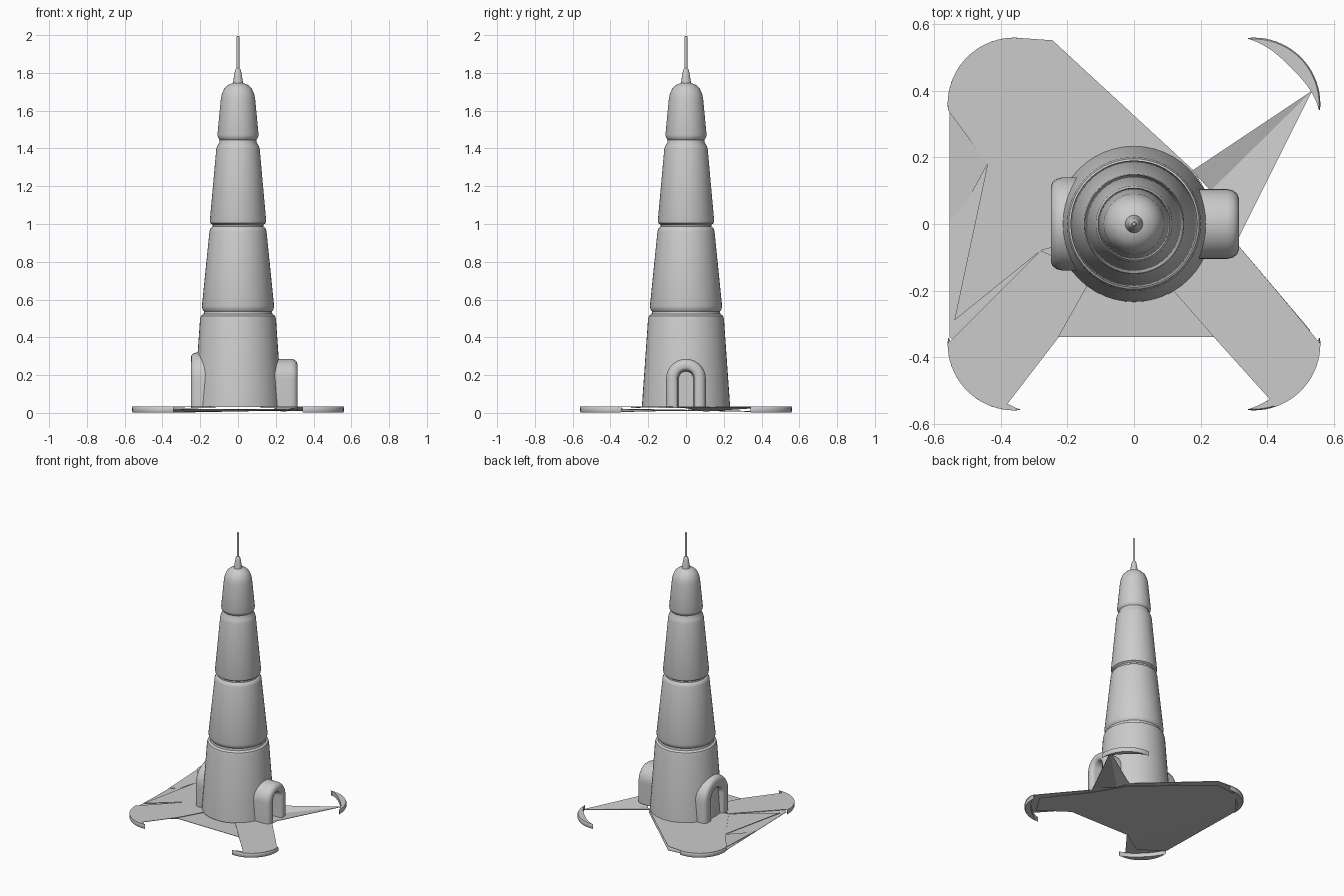
import bpy, bmesh, math

if "Cube" in bpy.data.objects:
    bpy.data.objects.remove(bpy.data.objects["Cube"])

grey = bpy.data.materials.new("light_grey")
grey.diffuse_color = (0.6, 0.6, 0.6, 1)
grey.use_nodes = True
grey.node_tree.nodes["Principled BSDF"].inputs["Base Color"].default_value = grey.diffuse_color


def finish(name, bm, smooth=35, fix=True):
    if fix:
        bmesh.ops.recalc_face_normals(bm, faces=bm.faces)
    mesh = bpy.data.meshes.new(name)
    bm.to_mesh(mesh)
    bm.free()
    mesh.materials.append(grey)
    ob = bpy.data.objects.new(name, mesh)
    bpy.context.collection.objects.link(ob)
    bpy.ops.object.select_all(action='DESELECT')
    ob.select_set(True)
    bpy.context.view_layer.objects.active = ob
    bpy.ops.object.shade_smooth_by_angle(angle=math.radians(smooth))
    return ob


def loft(name, rings, closed=True, smooth=35):
    """Join a list of equally long point rings and cap both ends."""
    bm = bmesh.new()
    vs = [[bm.verts.new(p) for p in r] for r in rings]
    n = len(vs[0])
    for a, b in zip(vs, vs[1:]):
        for i in range(n):
            j = (i + 1) % n
            bm.faces.new((a[i], a[j], b[j], b[i]))
    bm.faces.new(vs[0])
    bm.faces.new(vs[-1])
    return finish(name, bm, smooth)


def lathe(name, profile, n):
    loft(name, [[(r * math.cos(2 * math.pi * i / n), r * math.sin(2 * math.pi * i / n), z)
                 for i in range(n)] for r, z in profile])


# Tapered tower with rounded grooves between its four stages
lathe("tower", [(0.234, 0.035), (0.232, 0.06), (0.201, 0.50), (0.196, 0.518),
                (0.182, 0.527), (0.180, 0.542), (0.188, 0.552), (0.191, 0.57),
                (0.151, 0.965), (0.145, 0.982), (0.134, 0.990), (0.134, 1.0),
                (0.146, 1.008), (0.149, 1.022), (0.115, 1.40), (0.110, 1.418),
                (0.098, 1.437), (0.097, 1.450), (0.106, 1.460), (0.109, 1.475),
                (0.091, 1.665), (0.086, 1.69), (0.074, 1.719), (0.055, 1.739),
                (0.030, 1.750), (0.012, 1.753)], 48)
# Antenna socket and rod
lathe("antenna_socket", [(0.028, 1.74), (0.025, 1.762), (0.016, 1.815),
                         (0.012, 1.825), (0.006, 1.832)], 20)
lathe("antenna_rod", [(0.008, 1.82), (0.008, 1.996), (0.005, 2.0)], 12)


# Arched door surrounds, lofted from outer wall over the lip into the recess
def arch(w, h, x):
    spring = h - w
    pts = [(x, -w, 0.03)]
    for i in range(17):
        a = math.pi * (1 - i / 16)
        pts.append((x, w * math.cos(a), spring + w * math.sin(a)))
    return pts + [(x, w, 0.03)]


def door(name, side, w, h, reach, hole):
    sections = [(0, 0.12), (0, reach - 0.035), (0.004, reach - 0.018),
                (0.014, reach - 0.005), (0.028, reach), (w - hole - 0.016, reach),
                (w - hole - 0.004, reach - 0.007), (w - hole, reach - 0.02),
                (w - hole + 0.004, reach - 0.075)]
    loft(name, [arch(w - d, h - d, side * x) for d, x in sections], smooth=50)


door("right_door_surround", 1, 0.105, 0.29, 0.315, 0.043)
door("left_door_surround", -1, 0.14, 0.325, 0.25, 0.06)


# Thin sheet from an outline of (x, y, z) points
def sheet(name, pts, thick=0.003):
    bm = bmesh.new()
    top = [bm.verts.new(p) for p in pts]
    low = [bm.verts.new((x, y, z - thick)) for x, y, z in pts]
    n = len(pts)
    bm.faces.new(top)
    bm.faces.new(low[::-1])
    for i in range(n):
        bm.faces.new((top[i], low[i], low[(i + 1) % n], top[(i + 1) % n]))
    bmesh.ops.triangulate(bm, faces=[f for f in bm.faces if len(f.verts) > 4])
    return finish(name, bm, 20)


def foot_arc(sx, sy, r=0.2, start=-5, end=95, n=14):
    """Arc round a foot, from its x side to its y side."""
    out = []
    for i in range(n + 1):
        a = math.radians(start + (end - start) * i / n)
        out.append((sx * (0.36 + r * math.cos(a)), sy * (0.36 + r * math.sin(a))))
    return out


def flat(pts, z):
    return [(x, y, z) for x, y in pts]


# Legs running out to rounded feet
T = 0.038
sheet("back_left_leg", flat([(0.18, 0.16), (-0.245, 0.552)]
                            + foot_arc(-1, 1, end=90)[::-1]
                            + [(-0.44, 0.18), (-0.28, -0.08), (0, 0)], T))
sheet("front_left_leg", flat([(-0.28, -0.08)] + foot_arc(-1, -1, start=0)
                             + [(-0.38, -0.54), (-0.23, -0.345), (-0.12, -0.15)], T))
sheet("front_right_leg", flat([(0.10, -0.18), (0.24, -0.34), (0.42, -0.54)]
                              + foot_arc(1, -1, start=0, end=72)[::-1]
                              + [(0.47, -0.25), (0.31, -0.06), (0.15, -0.05)], T))
# Folded spike standing in for the back right leg
for nm, edge in (("upper", (0.175, 0.16)), ("lower", (0.315, -0.04))):
    sheet("back_right_spike_" + nm, [(edge[0], edge[1], T), (0.535, 0.40, 0.034),
                                     (0.23, 0.10, 0.014)])

# Webs between the legs and the sloping underside sheet
sheet("left_web", [(-0.44, 0.18, 0.036), (-0.28, -0.08, 0.036), (-0.54, -0.29, 0.034)])
sheet("left_fold", [(-0.555, 0.35, 0.034), (-0.44, 0.18, 0.034), (-0.50, 0.07, 0.018),
                    (-0.555, 0.01, 0.022)])
sheet("underside", [(0.24, -0.34, 0.024), (0.44, -0.46, 0.014), (0.53, -0.32, 0.012),
                    (0.31, -0.06, 0.018), (0.18, 0.16, 0.018), (-0.245, 0.55, 0.010),
                    (-0.42, 0.53, 0.010), (-0.555, 0.36, 0.012), (-0.555, -0.34, 0.026),
                    (-0.40, -0.45, 0.028), (-0.23, -0.34, 0.026)])


# Crescent rims at the four feet
def crescent(name, sx, sy):
    outer = foot_arc(sx, sy, n=20)
    rings = []
    for i, (x, y) in enumerate(outer):
        t = i / 20
        k = 1 - (0.003 + 0.04 * math.sin(math.pi * t)) / 0.2
        cx, cy = sx * 0.36, sy * 0.36
        ix, iy = cx + (x - cx) * k, cy + (y - cy) * k
        k2 = 1 - 0.004 / 0.2
        bx, by = cx + (x - cx) * k2, cy + (y - cy) * k2
        rings.append([(ix, iy, T), (bx, by, T), (x, y, 0.031), (x, y, 0.012),
                      (bx, by, 0.005), (ix, iy, 0.008)])
    loft(name, rings, smooth=50)


for nm, sx, sy in (("front_left", -1, -1), ("front_right", 1, -1),
                   ("back_left", -1, 1), ("back_right", 1, 1)):
    crescent(nm + "_foot_rim", sx, sy)

# Settle the model on the ground
for ob in bpy.data.objects:
    ob.location.z -= 0.004
